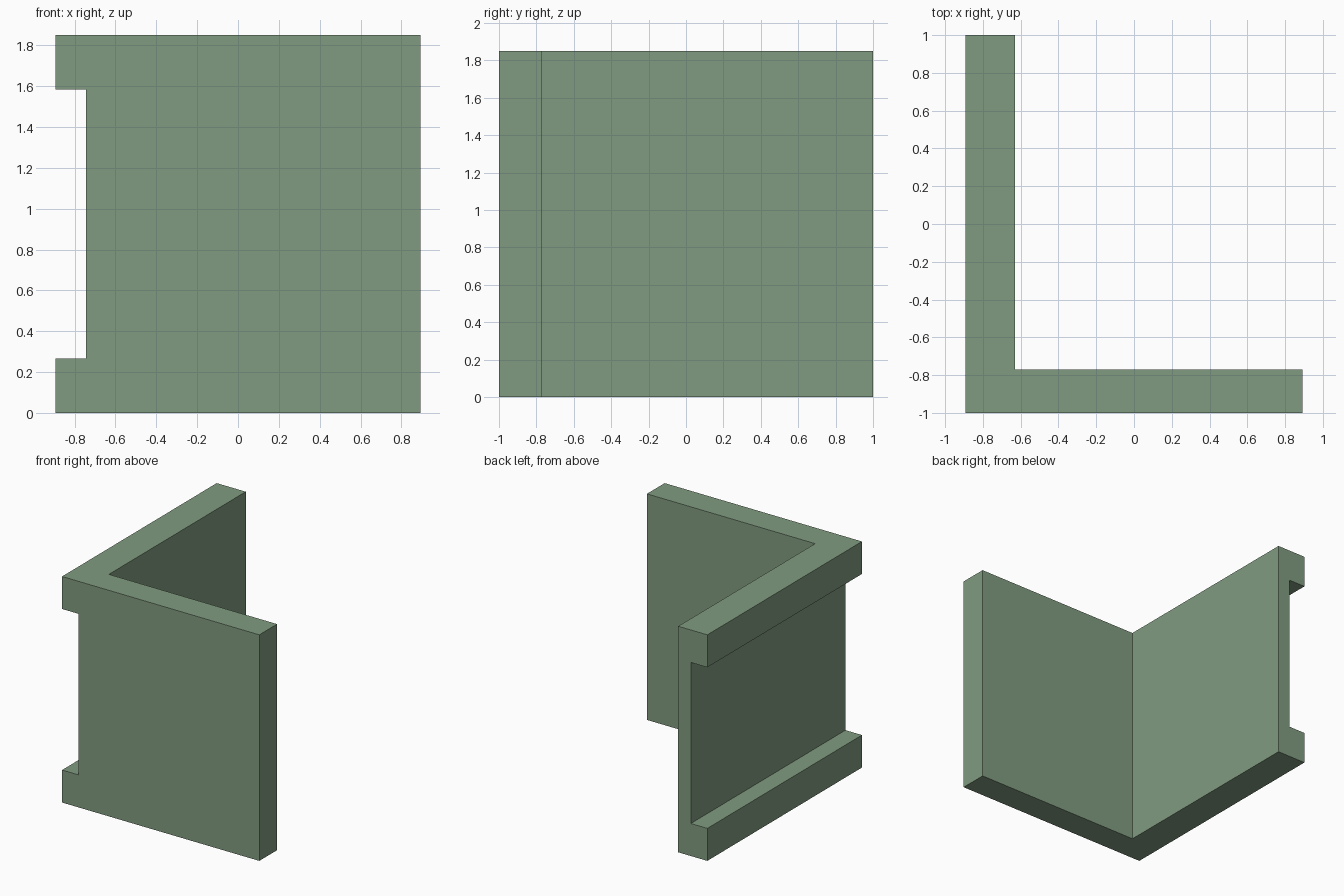
import bpy
import bmesh

if "Cube" in bpy.data.objects:
    bpy.data.objects.remove(bpy.data.objects["Cube"])

X, Y, H = 0.893, 1.0, 1.85      # half width, half depth, height
WALL_X, WALL_Y = -0.63, -0.77   # inner faces of the two walls
GROOVE_X = -0.744               # bottom of the side groove
RAIL = 0.266                    # height of the top and bottom rails


def prism(name, outline, z0, z1):
    """Extrude an xy outline from z0 up to z1."""
    bm = bmesh.new()
    face = bm.faces.new([bm.verts.new((x, y, z0)) for x, y in outline])
    top = bmesh.ops.extrude_face_region(bm, geom=[face])
    verts = [v for v in top["geom"] if isinstance(v, bmesh.types.BMVert)]
    bmesh.ops.translate(bm, vec=(0, 0, z1 - z0), verts=verts)
    bmesh.ops.recalc_face_normals(bm, faces=bm.faces)
    mesh = bpy.data.meshes.new(name)
    bm.to_mesh(mesh)
    bm.free()
    obj = bpy.data.objects.new(name, mesh)
    bpy.context.collection.objects.link(obj)
    return obj


# L-shaped corner wall
corner = prism("corner_bracket", [(-X, -Y), (X, -Y), (X, WALL_Y),
                                  (WALL_X, WALL_Y), (WALL_X, Y), (-X, Y)], 0, H)

# Full-length groove in the left side, leaving a rail above and below
cutter = prism("groove_cutter", [(-X - 0.2, -Y - 0.2), (GROOVE_X, -Y - 0.2),
                                 (GROOVE_X, Y + 0.2), (-X - 0.2, Y + 0.2)],
               RAIL, H - RAIL)
cutter.hide_render = True
groove = corner.modifiers.new("groove", "BOOLEAN")
groove.operation = "DIFFERENCE"
groove.solver = "EXACT"
groove.object = cutter
bpy.context.view_layer.objects.active = corner
bpy.ops.object.modifier_apply(modifier=groove.name)
bpy.data.objects.remove(cutter)

# Muted green
green = bpy.data.materials.new("muted_green")
green.diffuse_color = (0.22, 0.33, 0.22, 1)
green.use_nodes = True
green.node_tree.nodes["Principled BSDF"].inputs["Base Color"].default_value = green.diffuse_color
corner.data.materials.clear()
corner.data.materials.append(green)
